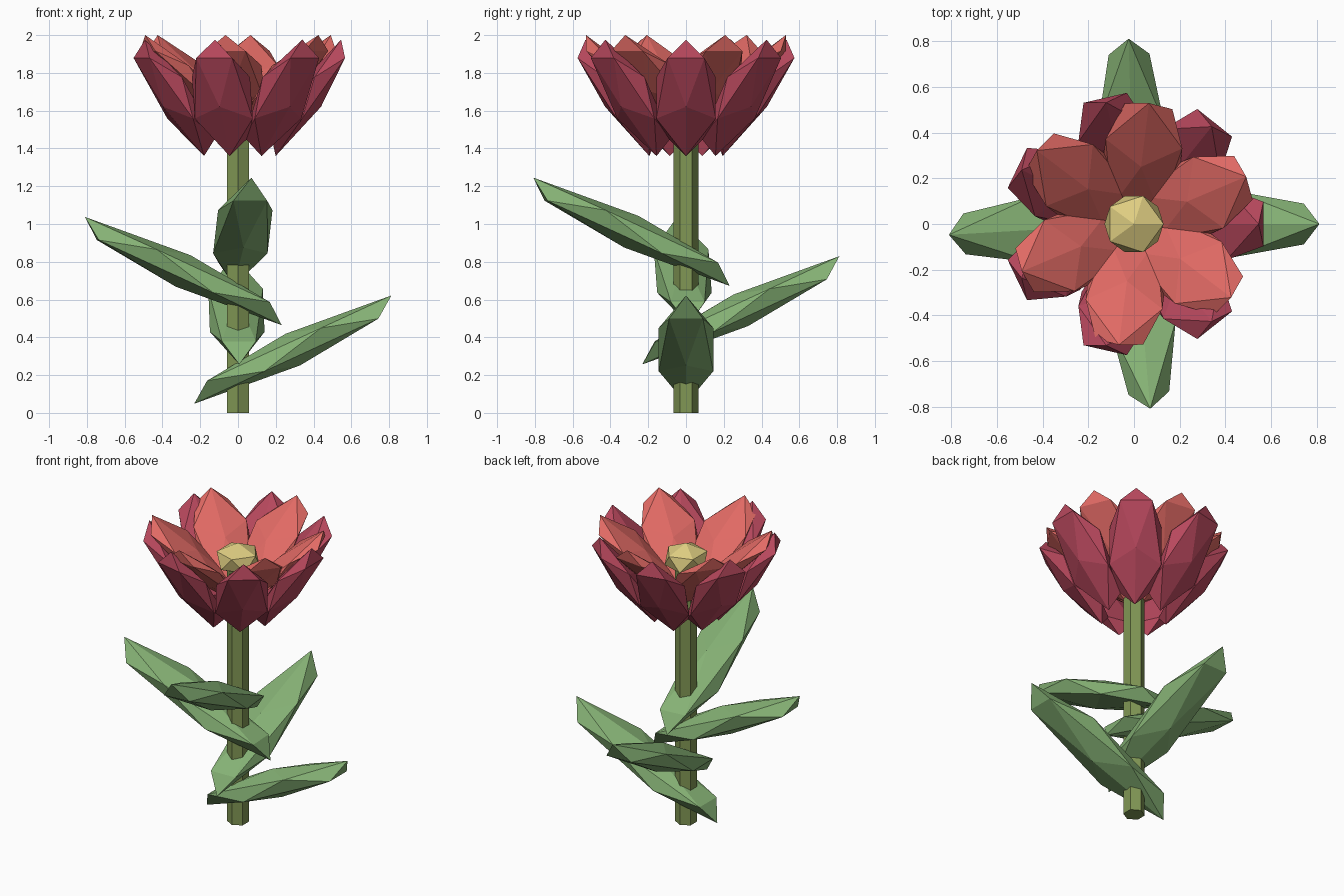
import bpy
import bmesh
from math import cos, sin, pi, radians
from mathutils import Matrix

cube = bpy.data.objects.get("Cube")
if cube:
    bpy.data.objects.remove(cube, do_unlink=True)


def material(name, rgb):
    mat = bpy.data.materials.new(name)
    mat.use_nodes = True
    mat.diffuse_color = (*rgb, 1)
    mat.node_tree.nodes["Principled BSDF"].inputs["Base Color"].default_value = (*rgb, 1)
    return mat


stem_green = material("stem_green", (0.22, 0.31, 0.09))
leaf_green = material("leaf_green", (0.24, 0.45, 0.18))
crimson = material("outer_petal_crimson", (0.48, 0.065, 0.11))
coral = material("inner_petal_coral", (0.76, 0.145, 0.13))
yellow = material("centre_yellow", (0.73, 0.61, 0.22))


def add_object(name, bm, mat):
    mesh = bpy.data.meshes.new(name)
    bm.to_mesh(mesh)
    bm.free()
    mesh.materials.append(mat)
    obj = bpy.data.objects.new(name, mesh)
    bpy.context.collection.objects.link(obj)
    return obj


def blade(name, mat, size, radius, height, pitch=0.0, azimuth=0.0):
    """Stretched icosahedron, tilted up and swung around the stem axis."""
    bm = bmesh.new()
    bmesh.ops.create_icosphere(bm, subdivisions=1, radius=1)
    bm.transform(
        Matrix.Rotation(azimuth, 4, 'Z')
        @ Matrix.Translation((radius, 0, height))
        @ Matrix.Rotation(-radians(pitch), 4, 'Y')
        @ Matrix.Diagonal((*size, 1)))
    return add_object(name, bm, mat)


# Stem: hexagonal prism with corners on the front and back
STEM_RADIUS, STEM_TOP = 0.066, 1.72
bm = bmesh.new()
base = bm.faces.new([
    bm.verts.new((STEM_RADIUS * sin(i * pi / 3), STEM_RADIUS * cos(i * pi / 3), 0))
    for i in range(6)])
top = bmesh.ops.extrude_face_region(bm, geom=[base], use_keep_orig=True)
bmesh.ops.translate(bm, vec=(0, 0, STEM_TOP),
                    verts=[g for g in top["geom"] if isinstance(g, bmesh.types.BMVert)])
bmesh.ops.recalc_face_normals(bm, faces=bm.faces)
add_object("stem", bm, stem_green)

# Leaves: climbing spiral, slightly more than a quarter turn apart
for i in range(4):
    blade(f"leaf_{i + 1}", leaf_green, (0.664, 0.17, 0.092),
          0.29, 0.335 + 0.208 * i, 24.8, 1.6 * i)

# Outer petals: steep ring of seven
for i in range(7):
    blade(f"outer_petal_{i + 1}", crimson, (0.393, 0.185, 0.082),
          0.3725, 1.668, 54.7, i * 2 * pi / 7)

# Inner petals: flatter ring of six
for i in range(6):
    blade(f"inner_petal_{i + 1}", coral, (0.39, 0.199, 0.06),
          0.292, 1.747, 42, 0.4 + i * pi / 3)

# Flower centre
blade("flower_centre", yellow, (0.145, 0.145, 0.1), 0, 1.765)
